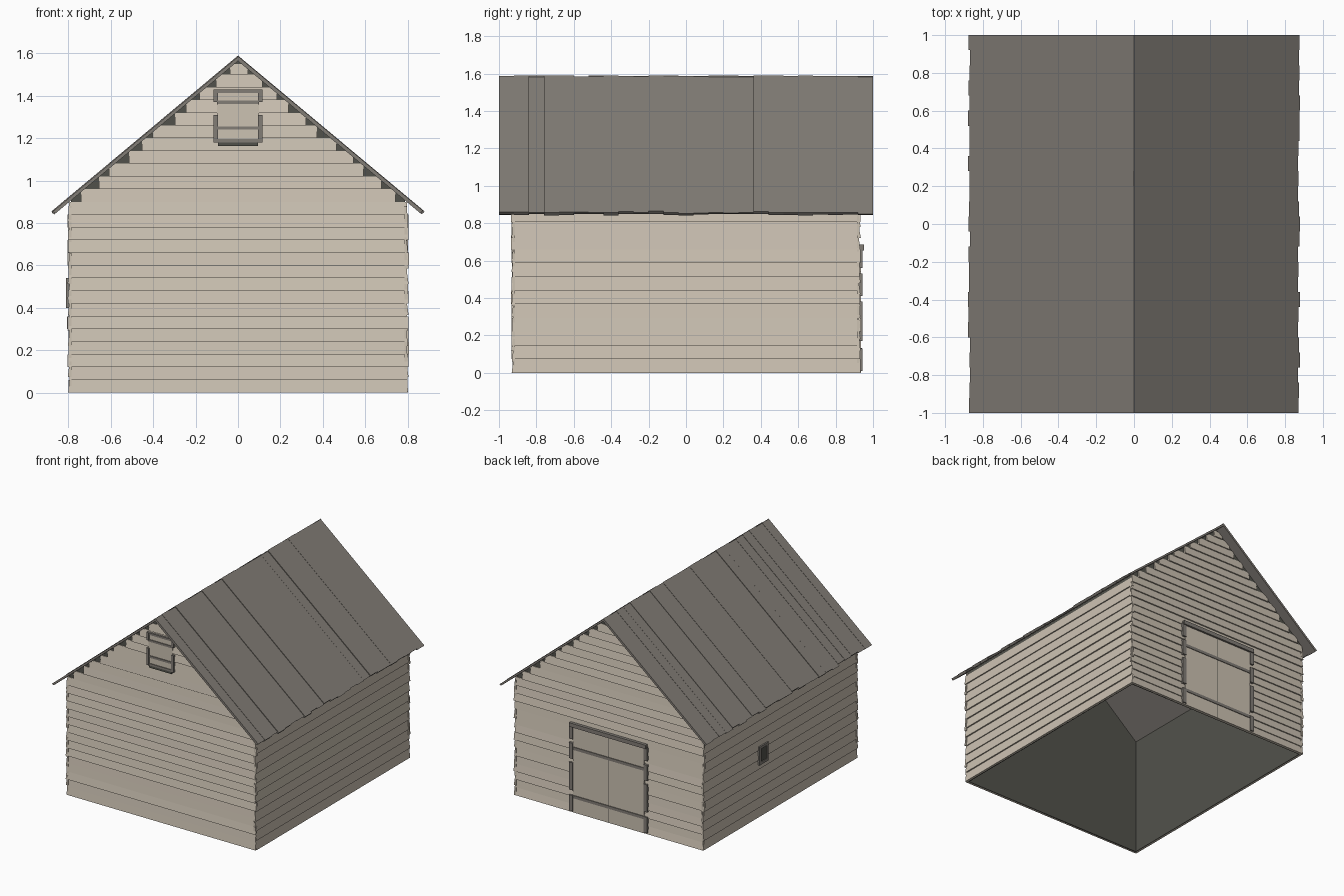
import bpy, bmesh, random
from mathutils import Vector

random.seed(4)
cube = bpy.data.objects.get("Cube")
if cube:
    bpy.data.objects.remove(cube)


def material(name, rgb):
    lin = [(c / 12.92 if c < 0.04 else ((c + 0.055) / 1.055) ** 2.4) for c in rgb] + [1]
    m = bpy.data.materials.new(name)
    m.use_nodes = True
    m.diffuse_color = lin
    m.node_tree.nodes["Principled BSDF"].inputs["Base Color"].default_value = lin
    return m


PLANK = material("pale plank", (0.80, 0.76, 0.70))
ROOF = material("roof grey", (0.51, 0.49, 0.465))
DARK = material("dark lining", (0.32, 0.32, 0.295))

HALF_X, HALF_Y = 0.785, 0.915     # lining of the walls
SLOPE, UNDER = 0.835, 1.564       # pitch and underside of the ridge


def finish(name, bm, mat):
    bmesh.ops.recalc_face_normals(bm, faces=bm.faces)
    me = bpy.data.meshes.new(name)
    bm.to_mesh(me)
    bm.free()
    me.materials.append(mat)
    ob = bpy.data.objects.new(name, me)
    bpy.context.collection.objects.link(ob)
    return ob


def prism(bm, back, front):
    """Closed solid between two matching outlines."""
    a = [bm.verts.new(p) for p in back]
    b = [bm.verts.new(p) for p in front]
    bm.faces.new(a)
    bm.faces.new(b)
    for i in range(len(a)):
        j = (i + 1) % len(a)
        bm.faces.new((a[i], a[j], b[j], b[i]))


class Wall:
    """Places (along, out, up) coordinates on one side of the building."""
    def __init__(self, normal, distance):
        self.n = Vector(normal)
        self.t = Vector((abs(normal[1]), abs(normal[0]), 0))
        self.d = distance

    def at(self, u, out, z):
        return self.t * u + self.n * (self.d + out) + Vector((0, 0, z))

    def solid(self, bm, outline, depth):
        prism(bm, [self.at(u, 0, z) for u, z in outline],
              [self.at(u, depth(z), z) for u, z in outline])

    def plates(self, name, rects, depth, mat):
        bm = bmesh.new()
        for u0, u1, z0, z1 in rects:
            self.solid(bm, [(u0, z0), (u1, z0), (u1, z1), (u0, z1)], lambda z: depth)
        return finish(name, bm, mat)


front = Wall((0, -1, 0), HALF_Y)
back = Wall((0, 1, 0), HALF_Y)
left = Wall((1, 0, 0), HALF_X)
right = Wall((-1, 0, 0), HALF_X)


def clapboards(name, wall, half, pitch, top, gable):
    """Tilted overlapping boards; gable boards step in under the roof."""
    bm = bmesh.new()
    z = 0
    while z < top - 0.01:
        z0, z1 = z, min(z + pitch, top)
        lip = random.uniform(0.016, 0.02)

        def depth(h):
            return lip - (lip - 0.009) * (h - z0) / (z1 - z0)
        ends = []
        for side in (-1, 1):
            end = half + random.uniform(-0.006, 0.006)
            if gable and UNDER - SLOPE * end < z1:
                mid = z0 + (z1 - z0) * random.uniform(0.45, 0.95)
                ends.append([(side * min(end, (UNDER - mid) / SLOPE), z0),
                             (side * min(end, (UNDER - mid) / SLOPE), mid),
                             (side * min(end, (UNDER - z1) / SLOPE), z1)])
            else:
                ends.append([(side * end, z0), (side * end, z1)])
        wall.solid(bm, ends[0][::-1] + ends[1], depth)
        z += pitch
    finish(name, bm, PLANK)


clapboards("front_boards", front, 0.80, 0.06, 1.55, True)
clapboards("back_boards", back, 0.80, 0.06, 1.55, True)
clapboards("left_boards", left, 0.93, 0.0733, 0.88, False)
clapboards("right_boards", right, 0.93, 0.0733, 0.88, False)

# Dark lining, open at the floor and under the roof
bm = bmesh.new()
eave = UNDER - SLOPE * HALF_X
gable = [(-HALF_X, 0), (HALF_X, 0), (HALF_X, eave), (0, UNDER), (-HALF_X, eave)]
rings = [[bm.verts.new((x, y, z)) for x, z in gable] for y in (-HALF_Y, HALF_Y)]
for ring in rings:
    bm.faces.new(ring)
for i, j in ((1, 2), (4, 0)):
    bm.faces.new((rings[0][i], rings[0][j], rings[1][j], rings[1][i]))
lining = finish("wall_lining", bm, DARK)
mod = lining.modifiers.new("thickness", "SOLIDIFY")
mod.thickness = 0.012
mod.offset = 0

# Roof planks running from ridge to eave
for side, name in ((-1, "roof_right"), (1, "roof_left")):
    bm = bmesh.new()
    count = 25
    for i in range(count):
        y0, y1 = -1 + 2 * i / count, -1 + 2 * (i + 1) / count
        lift = UNDER + random.uniform(0.017, 0.026)
        reach = 0.873 + random.uniform(-0.006, 0.006)
        shape = [(0, UNDER), (0, lift), (reach, lift - SLOPE * reach),
                 (reach - 0.013, UNDER - SLOPE * (reach - 0.013))]
        prism(bm, [(side * x, y0, z) for x, z in shape],
              [(side * x, y1, z) for x, z in shape])
    finish(name, bm, ROOF)

# Double barn door at the back
back.plates("barn_door_leaves", [(s - 0.15, s + 0.15, 0.0, 0.66) for s in (-0.152, 0.152)],
            0.021, PLANK)
back.plates("barn_door_gap", [(-0.004, 0.004, 0, 0.66)], 0.0205, DARK)
posts = [(s - 0.016, s + 0.016, z0, z1) for s in (-0.315, 0.315)
         for z0, z1 in ((0.01, 0.13), (0.17, 0.38), (0.41, 0.53), (0.56, 0.67))]
back.plates("barn_door_posts", posts, 0.028, ROOF)
back.plates("barn_door_rails", [(-0.31, 0.31, z, z + 0.022) for z in (0.11, 0.48)],
            0.026, ROOF)
back.plates("barn_door_header", [(-0.325, 0.325, 0.655, 0.685)], 0.036, ROOF)

# Loft hatch in the front gable
front.plates("hatch_panel", [(-0.1, 0.1, 1.18, 1.42)], 0.0205, PLANK)
front.plates("hatch_posts", [(s - 0.01, s + 0.01, z0, z1) for s in (-0.105, 0.105)
                             for z0, z1 in ((1.18, 1.31), (1.37, 1.43))], 0.028, ROOF)
front.plates("hatch_rails", [(-0.1, 0.1, z, z + 0.016)
                             for z in (1.18, 1.24, 1.362, 1.414)], 0.026, ROOF)
front.plates("hatch_sill", [(-0.095, 0.095, 1.163, 1.18)], 0.024, DARK)

# Small window in the right wall
right.plates("window_pane", [(0.17, 0.26, 0.41, 0.53)], 0.021, DARK)
right.plates("window_frame", [(0.16, 0.18, 0.4, 0.54), (0.25, 0.27, 0.4, 0.54),
                              (0.18, 0.25, 0.52, 0.54), (0.18, 0.25, 0.4, 0.42)], 0.027, ROOF)
